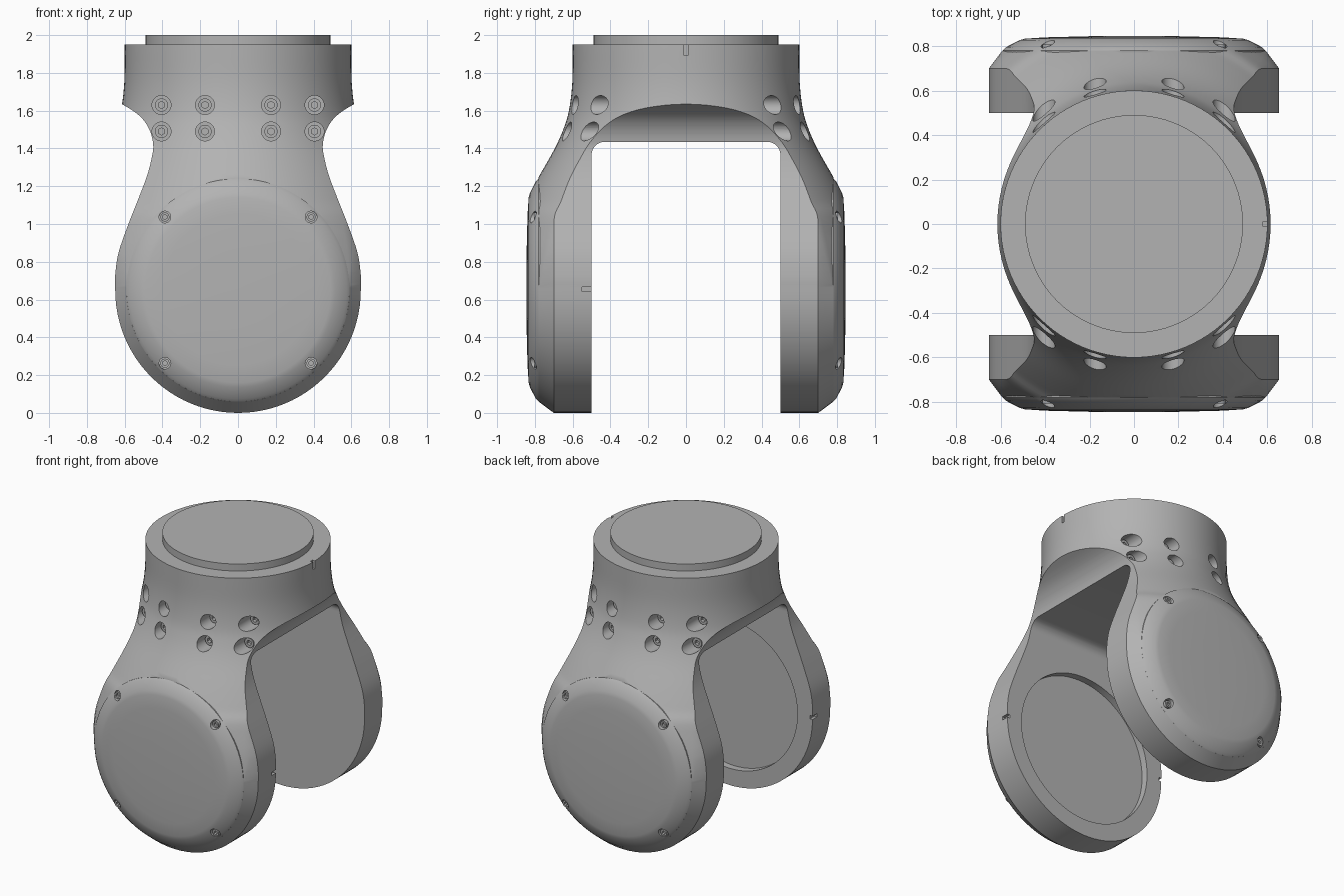
import bpy, bmesh, math
from mathutils import Matrix, Vector

old = bpy.data.objects.get("Cube")
if old:
    bpy.data.objects.remove(old)

grey = bpy.data.materials.new("brushed_grey")
grey.use_nodes = True
grey.diffuse_color = (0.45, 0.45, 0.45, 1)
grey.node_tree.nodes["Principled BSDF"].inputs["Base Color"].default_value = (0.45, 0.45, 0.45, 1)

HUB = 0.65      # height of the pivot axis, also the fork disc radius
GAP = 0.5       # half width of the opening between the arms


def finish(name, bm):
    """Turn a bmesh into a grey object."""
    bmesh.ops.recalc_face_normals(bm, faces=bm.faces)
    mesh = bpy.data.meshes.new(name)
    bm.to_mesh(mesh)
    bm.free()
    obj = bpy.data.objects.new(name, mesh)
    bpy.context.collection.objects.link(obj)
    mesh.materials.append(grey)
    return obj


def combine(obj, tool, operation="DIFFERENCE"):
    """Apply a boolean and throw the cutter away."""
    tool.hide_render = True
    mod = obj.modifiers.new("cut", "BOOLEAN")
    mod.operation, mod.object, mod.solver = operation, tool, "EXACT"
    graph = bpy.context.evaluated_depsgraph_get()
    mesh = bpy.data.meshes.new_from_object(obj.evaluated_get(graph))
    obj.modifiers.clear()
    obj.data = mesh
    bpy.data.objects.remove(tool)


def smooth(obj, angle=30):
    bpy.ops.object.select_all(action="DESELECT")
    obj.select_set(True)
    bpy.context.view_layer.objects.active = obj
    bpy.ops.object.shade_smooth_by_angle(angle=math.radians(angle))


def spline(points, steps=5):
    """Catmull-Rom curve through 2D points."""
    p = [Vector(q) for q in points]
    p = [2 * p[0] - p[1]] + p + [2 * p[-1] - p[-2]]
    out = []
    for a, b, c, d in zip(p, p[1:], p[2:], p[3:]):
        for i in range(steps):
            t = i / steps
            out.append(0.5 * (2 * b + (c - a) * t + (2 * a - 5 * b + 4 * c - d) * t * t
                              + (3 * b - a - 3 * c + d) * t ** 3))
    return out + [p[-2]]


def bridge(bm, rings):
    """Skin closed rings of points and cap both ends."""
    loops = [[bm.verts.new(v) for v in ring] for ring in rings]
    n = len(loops[0])
    for a, b in zip(loops, loops[1:]):
        for i in range(n):
            j = (i + 1) % n
            bm.faces.new((a[i], a[j], b[j], b[i]))
    bm.faces.new(loops[0])
    bm.faces.new(loops[-1])


def lathe(profile, segments=96):
    """Revolve (radius, height) pairs about z."""
    bm = bmesh.new()
    turns = [2 * math.pi * i / segments for i in range(segments)]
    bridge(bm, [[(r * math.cos(t), r * math.sin(t), z) for t in turns] for r, z in profile])
    return bm


def pin(bm, x, z, y0, y1, radius, segments=32):
    """Add a cylinder lying along y."""
    place = Matrix.Translation((x, (y0 + y1) / 2, z)) @ Matrix.Rotation(math.pi / 2, 4, "X")
    bmesh.ops.create_cone(bm, cap_ends=True, segments=segments, radius1=radius,
                          radius2=radius, depth=abs(y1 - y0), matrix=place)


def block(bm, centre, size):
    bmesh.ops.create_cube(bm, size=1, matrix=Matrix.Translation(centre) @ Matrix.Diagonal((*size, 1)))


# Fork body: round collar flaring out downwards
flare = spline([(0.98, -0.1), (0.98, HUB), (0.91, 1.0), (0.85, 1.12), (0.785, 1.24), (0.70, 1.39),
                (0.65, 1.5), (0.62, 1.6), (0.602, 1.75), (0.6, 1.95)])
body = finish("fork_body", lathe(flare))

# Front outline: necked shoulder running into a round disc, chamfered on its outer faces
side = [Vector((0.75, 2.1)), Vector((0.75, 1.68))]
side += spline([(0.62, 1.638), (0.55, 1.595), (0.50, 1.55), (0.465, 1.49), (0.449, 1.42), (0.455, 1.36),
                (0.48, 1.26), (0.525, 1.14), (0.58, 1.0), (0.632, 0.85), (0.65, 0.73), (HUB, HUB)])
side += [Vector((HUB * math.cos(a), HUB - HUB * math.sin(a)))
         for a in (math.pi / 2 * i / 24 for i in range(1, 25))]
outline = side + [Vector((-p.x, p.y)) for p in reversed(side[:-1])]
bm = bmesh.new()
bridge(bm, [[(p.x * s, y, HUB + (p.y - HUB) * s) for p in outline]
            for y, s in ((-0.78, 0.908), (-0.7, 1), (0.7, 1), (0.78, 0.908))])
combine(body, finish("outline_cutter", bm), "INTERSECT")

# Opening between the arms, with rounded upper corners
fillet, roof = 0.07, 1.435
corner = [(GAP - fillet + fillet * math.cos(a), roof - fillet + fillet * math.sin(a))
          for a in (math.pi / 2 * i / 8 for i in range(9))]
arch = [(GAP, -0.2)] + corner
arch += [(-y, z) for y, z in reversed(arch)]
bm = bmesh.new()
bridge(bm, [[(x, y, z) for y, z in arch] for x in (-1, 1)])
combine(body, finish("opening_cutter", bm))

# Screw pockets, bearing recess and index notches
pockets, heads, sockets = bmesh.new(), bmesh.new(), bmesh.new()
for s in (-1, 1):
    for x in (-0.405, -0.175, 0.175, 0.405):
        for z, r in ((1.49, 0.65), (1.63, 0.6)):
            floor = math.sqrt(r * r - x * x) - 0.09
            pin(pockets, x, z, s * floor, s * 0.95, 0.05)
            pin(heads, x, z, s * (floor - 0.01), s * (floor + 0.035), 0.035, 24)
            pin(sockets, x, z, s * (floor + 0.012), s * (floor + 0.06), 0.019, 6)
    block(pockets, (s * 0.66, -0.5, 0.655), (0.06, 0.1, 0.024))
block(pockets, (0.61, 0, 1.94), (0.06, 0.024, 0.09))
combine(body, finish("pocket_cutter", pockets))
bm = bmesh.new()
pin(bm, 0, HUB, -0.55, -0.4, 0.53, 96)
combine(body, finish("recess_cutter", bm))
smooth(body)

# Top mounting plate
plate = finish("top_plate", lathe([(0.49, 1.93), (0.49, 2.0)], 64))
smooth(plate)

# Domed joint covers with four screws each
dome = [(0.59, 0.70), (0.59, 0.78), (0.575, 0.795), (0.515, 0.826), (0.49, 0.833), (0.4, 0.839), (0.2, 0.844), (0.02, 0.845)]
for s, name in ((-1, "front_cover"), (1, "back_cover")):
    bm = lathe(dome)
    bm.transform(Matrix.Translation((0, 0, HUB)) @ Matrix.Rotation(-s * math.pi / 2, 4, "X"))
    cover = finish(name, bm)
    holes = bmesh.new()
    for x in (-0.387, 0.387):
        for z in (HUB - 0.387, HUB + 0.387):
            pin(holes, x, z, s * 0.783, s * 0.9, 0.031)
            pin(heads, x, z, s * 0.77, s * 0.806, 0.024, 24)
            pin(sockets, x, z, s * 0.79, s * 0.83, 0.013, 6)
    combine(cover, finish("cover_cutter", holes))
    smooth(cover, 20)

# Socket-head screws
screws = finish("screws", heads)
combine(screws, finish("socket_cutter", sockets))
smooth(screws)
